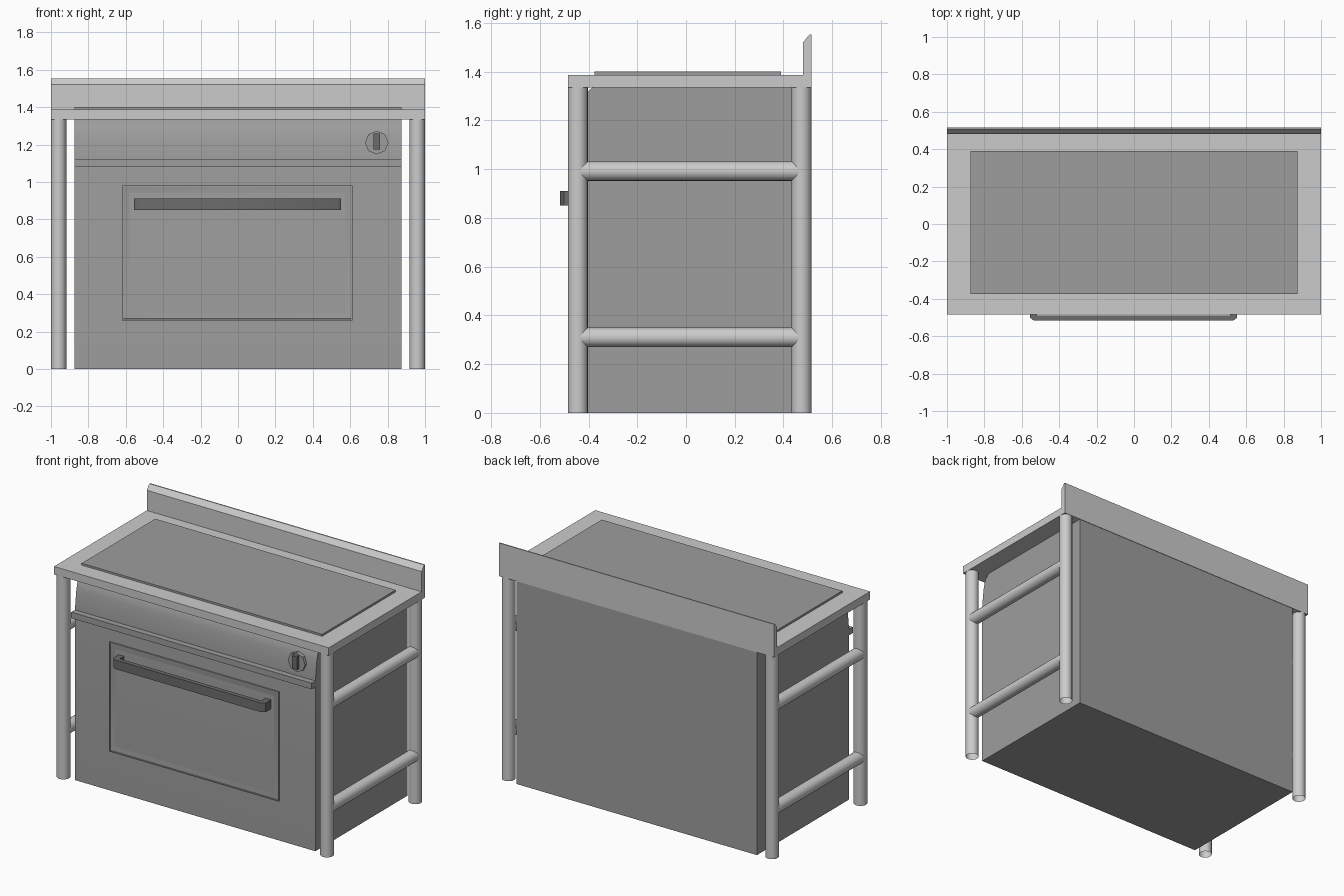
import bpy, bmesh, math
from mathutils import Matrix

if "Cube" in bpy.data.objects:
    bpy.data.objects.remove(bpy.data.objects["Cube"])


def material(name, g):
    m = bpy.data.materials.new(name)
    m.diffuse_color = (g, g, g, 1)
    m.use_nodes = True
    m.node_tree.nodes["Principled BSDF"].inputs["Base Color"].default_value = m.diffuse_color
    return m


STEEL = material("steel", 0.63)
DARK = material("dark_enamel", 0.34)
BLACK = material("handle_black", 0.15)


def add(name, bm, mat, smooth=None):
    bmesh.ops.recalc_face_normals(bm, faces=bm.faces)
    me = bpy.data.meshes.new(name)
    bm.to_mesh(me)
    bm.free()
    me.materials.append(mat)
    ob = bpy.data.objects.new(name, me)
    bpy.context.collection.objects.link(ob)
    if smooth:
        bpy.ops.object.select_all(action='DESELECT')
        ob.select_set(True)
        bpy.context.view_layer.objects.active = ob
        bpy.ops.object.shade_smooth_by_angle(angle=math.radians(smooth))
    return ob


def box(name, mat, x0, x1, y0, y1, z0, z1):
    bm = bmesh.new()
    bmesh.ops.create_cube(bm, size=1)
    for v in bm.verts:
        v.co = ((x0 + x1) / 2 + v.co.x * (x1 - x0),
                (y0 + y1) / 2 + v.co.y * (y1 - y0),
                (z0 + z1) / 2 + v.co.z * (z1 - z0))
    return add(name, bm, mat)


def extrude(name, mat, points, vec, smooth=None):
    """Closed 3D outline swept along a vector."""
    bm = bmesh.new()
    f = bm.faces.new([bm.verts.new(p) for p in points])
    ext = bmesh.ops.extrude_face_region(bm, geom=[f])['geom']
    bmesh.ops.translate(bm, vec=vec,
                        verts=[g for g in ext if isinstance(g, bmesh.types.BMVert)])
    bmesh.ops.holes_fill(bm, edges=[e for e in bm.edges if e.is_boundary], sides=0)
    return add(name, bm, mat, smooth)


def cylinder(name, mat, centre, r, length, axis='Z', sides=20, caps=True):
    bm = bmesh.new()
    bmesh.ops.create_cone(bm, cap_ends=caps, segments=sides, radius1=r,
                          radius2=r, depth=length)
    rot = Matrix.Rotation(math.pi / 2, 4, 'X') if axis == 'Y' else Matrix()
    bm.transform(Matrix.Translation(centre) @ rot)
    return add(name, bm, mat, 50 if sides > 12 else 30)


# Cabinet with a control panel that leans back towards the top
cabinet = [(0.512, 0), (-0.445, 0), (-0.445, 1.12), (-0.438, 1.19), (-0.43, 1.25),
           (-0.418, 1.295), (-0.404, 1.317), (-0.383, 1.336), (0.512, 1.336)]
extrude("cabinet", DARK, [(-0.875, y, z) for y, z in cabinet], (1.75, 0, 0), 30)
# Drip ledge under the control panel
box("panel_ledge", DARK, -0.875, 0.875, -0.484, -0.44, 1.08, 1.12)

# Worktop, splashback and cooking plate
box("worktop", STEEL, -1, 1, -0.485, 0.515, 1.335, 1.387)
splash = [(0.48, 1.335), (0.515, 1.335), (0.515, 1.553), (0.507, 1.553), (0.48, 1.52)]
extrude("splashback", STEEL, [(-1, y, z) for y, z in splash], (2, 0, 0))
box("cooking_plate", DARK, -0.875, 0.875, -0.375, 0.39, 1.38, 1.4)

# Tubular side frames
for side, sx in (("left", -1), ("right", 1)):
    for end, y in (("front", -0.444), ("back", 0.474)):
        cylinder(f"{end}_{side}_leg", STEEL, (sx * 0.959, y, 0.668), 0.041, 1.336, caps=False)
    for level, z in (("lower", 0.31), ("upper", 0.992)):
        cylinder(f"{level}_{side}_rail", STEEL, (sx * 0.959, 0.015, z), 0.04, 0.918,
                 'Y', caps=False)

# Oven door with a narrow rim and shallow dished window
bm = bmesh.new()
f = bm.faces.new([bm.verts.new((x, -0.44, z)) for x, z in
                  ((-0.62, 0.26), (0.612, 0.26), (0.612, 0.98), (-0.62, 0.98))])
f.normal_update()
front = bmesh.ops.extrude_face_region(bm, geom=[f])['geom']
face = [g for g in front if isinstance(g, bmesh.types.BMFace)][0]
bmesh.ops.translate(bm, verts=face.verts, vec=(0, -0.014, 0))
for inset, dy in ((0.01, 0), (0.002, 0.004), (0.07, 0.008)):
    bmesh.ops.inset_region(bm, faces=[face], thickness=inset)
    bmesh.ops.translate(bm, verts=face.verts, vec=(0, dy, 0))
add("oven_door", bm, DARK, 30)

# Door handle: one bent bar with chamfered corners, returning to the door
handle = [(-0.557, -0.44), (-0.557, -0.5), (-0.535, -0.517), (0.53, -0.517),
          (0.552, -0.5), (0.552, -0.44), (0.513, -0.44), (0.513, -0.488),
          (-0.518, -0.488), (-0.518, -0.44)]
extrude("door_handle", BLACK, [(x, y, 0.85) for x, y in handle], (0, 0, 0.06), 50)

# Control knob: octagonal dial and raised grip
cylinder("knob_dial", DARK, (0.742, -0.44, 1.21), 0.063, 0.024, 'Y', sides=8)
box("knob_grip", BLACK, 0.724, 0.76, -0.474, -0.44, 1.173, 1.258)
